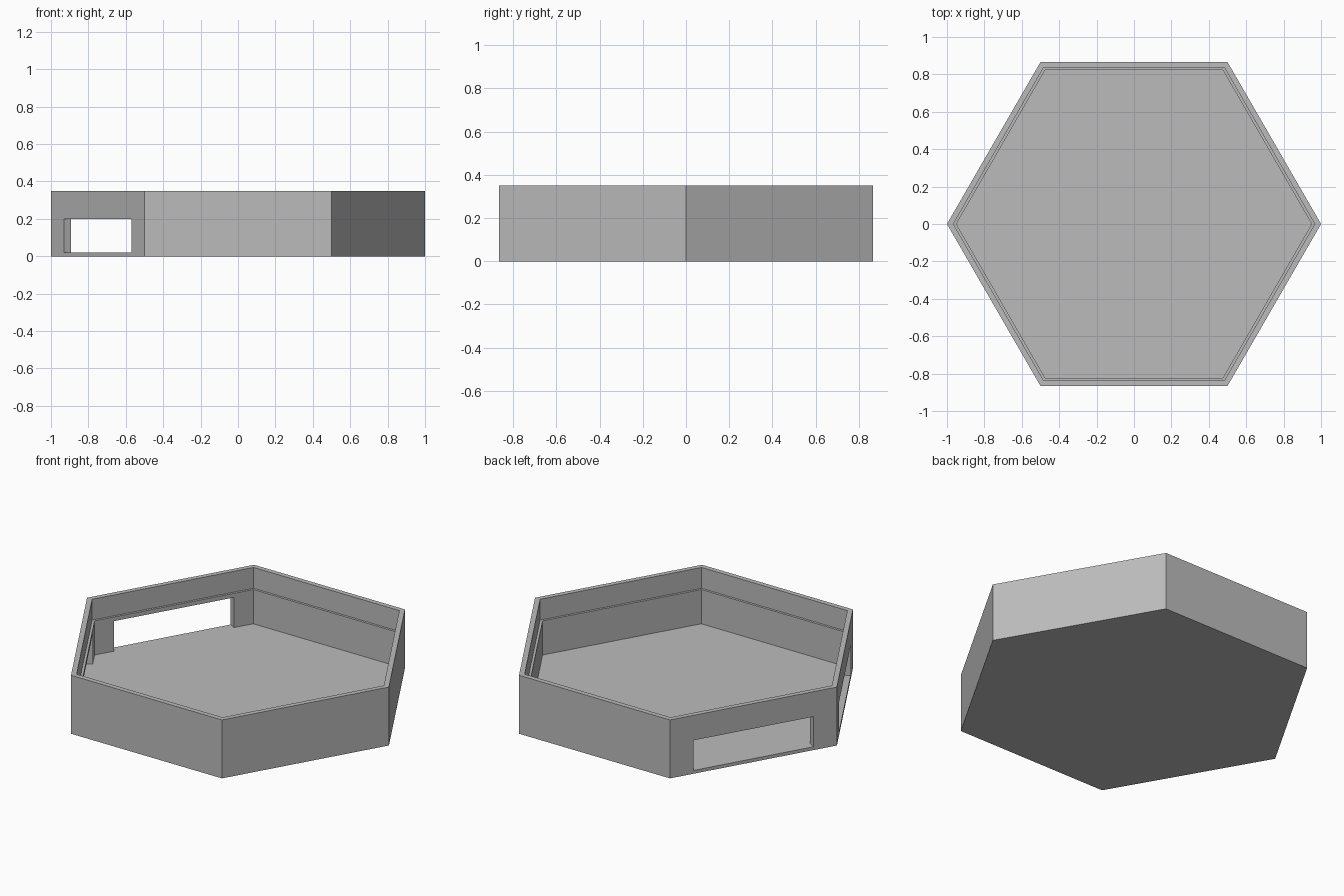
import bpy
import bmesh
from math import radians, cos, sin
from mathutils import Matrix

cube = bpy.data.objects.get("Cube")
if cube:
    bpy.data.objects.remove(cube, do_unlink=True)

HEIGHT = 0.35
FLOOR = 0.02
LEDGE = 0.225
WINDOW_TOP = 0.20
WINDOW_LENGTH = 0.72
APOTHEM = cos(radians(30))

grey = bpy.data.materials.new("plain grey")
grey.use_nodes = True
colour = (0.5, 0.5, 0.5, 1)
grey.diffuse_color = colour
grey.node_tree.nodes["Principled BSDF"].inputs["Base Color"].default_value = colour


def make_object(name, bm):
    bmesh.ops.recalc_face_normals(bm, faces=bm.faces)
    mesh = bpy.data.meshes.new(name)
    bm.to_mesh(mesh)
    bm.free()
    mesh.materials.append(grey)
    obj = bpy.data.objects.new(name, mesh)
    bpy.context.collection.objects.link(obj)
    return obj


# Hexagonal tray: outer wall, rim, stepped inner ledge and floor
profile = [(1, 0), (1, HEIGHT), (0.966, HEIGHT), (0.966, LEDGE),
           (0.95, LEDGE), (0.95, FLOOR)]
bm = bmesh.new()
rings = [[bm.verts.new((r * cos(radians(60 * i)), r * sin(radians(60 * i)), z))
          for i in range(6)] for r, z in profile]
for lower, upper in zip(rings, rings[1:]):
    for i in range(6):
        j = (i + 1) % 6
        bm.faces.new((lower[i], lower[j], upper[j], upper[i]))
bm.faces.new(rings[0])
bm.faces.new(rings[-1])
tray = make_object("hexagonal_tray", bm)

# Long windows, level with the floor, through the two right-hand walls
for side, angle in (("front", 210), ("back", 150)):
    bm = bmesh.new()
    bmesh.ops.create_cube(bm, size=1)
    place = (Matrix.Rotation(radians(angle), 4, "Z")
             @ Matrix.Translation((APOTHEM, 0, (FLOOR + WINDOW_TOP) / 2))
             @ Matrix.Diagonal((0.2, WINDOW_LENGTH, WINDOW_TOP - FLOOR, 1)))
    bmesh.ops.transform(bm, matrix=place, verts=bm.verts)
    cutter = make_object(side + "_window_cutter", bm)
    cutter.hide_render = True
    cutter.display_type = "WIRE"
    cut = tray.modifiers.new(side + "_window", "BOOLEAN")
    cut.operation = "DIFFERENCE"
    cut.solver = "EXACT"
    cut.object = cutter
